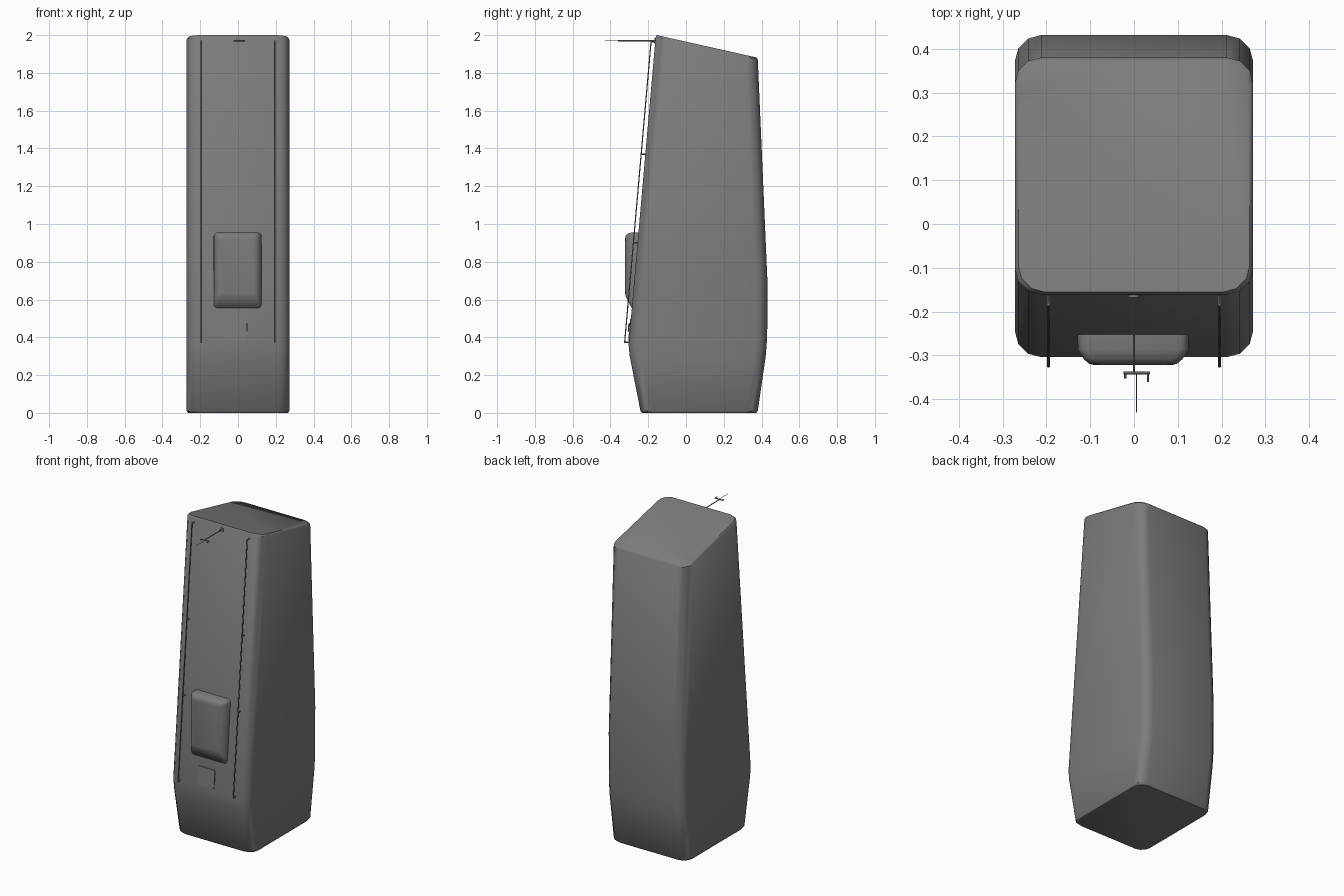
import bpy, bmesh, math
from mathutils import Vector

if "Cube" in bpy.data.objects:
    bpy.data.objects.remove(bpy.data.objects["Cube"], do_unlink=True)


def material(name, value):
    m = bpy.data.materials.new(name)
    m.use_nodes = True
    colour = (value, value, value, 1)
    m.diffuse_color = colour
    m.node_tree.nodes["Principled BSDF"].inputs["Base Color"].default_value = colour
    return m


GREY = material("concrete grey", 0.2)


def finish(name, bm, smooth=True):
    bmesh.ops.recalc_face_normals(bm, faces=bm.faces)
    mesh = bpy.data.meshes.new(name)
    bm.to_mesh(mesh)
    bm.free()
    obj = bpy.data.objects.new(name, mesh)
    bpy.context.collection.objects.link(obj)
    mesh.materials.append(GREY)
    if smooth:
        bpy.ops.object.select_all(action="DESELECT")
        obj.select_set(True)
        bpy.context.view_layer.objects.active = obj
        bpy.ops.object.shade_smooth_by_angle(angle=math.radians(40))
    return obj


def rounded_rect(hw, a, b, r, steps):
    """Outline from -hw to hw across and a to b along, with round corners."""
    pts = []
    for k, (cx, cy) in enumerate([(hw - r, b - r), (r - hw, b - r), (r - hw, a + r), (hw - r, a + r)]):
        for i in range(steps + 1):
            t = math.pi / 2 * (k + i / steps)
            pts.append((cx + r * math.cos(t), cy + r * math.sin(t)))
    return pts


def loft(name, rings):
    """Skin closed rings of points and cap both ends."""
    bm = bmesh.new()
    loops = [[bm.verts.new(p) for p in ring] for ring in rings]
    for low, high in zip(loops, loops[1:]):
        for i in range(len(low)):
            j = (i + 1) % len(low)
            bm.faces.new((low[i], low[j], high[j], high[i]))
    bm.faces.new(loops[0])
    bm.faces.new(loops[-1])
    return finish(name, bm)


def rod(name, start, end, radius, sides=6):
    a, b = Vector(start), Vector(end)
    bm = bmesh.new()
    bmesh.ops.create_cone(bm, cap_ends=True, segments=sides, radius1=radius, radius2=radius, depth=(b - a).length)
    turn = (b - a).to_track_quat("Z", "Y")
    bmesh.ops.transform(bm, matrix=turn.to_matrix().to_4x4(), verts=bm.verts)
    bmesh.ops.translate(bm, vec=(a + b) / 2, verts=bm.verts)
    return finish(name, bm)


def front_y(z):
    """Depth of the leaning front wall at a height."""
    return -0.304 + (z - 0.36) * 0.144 / 1.64


# Tower body: each ring is half width, front y and z, back y and z
def tower_ring(hw, yf, zf, yb, zb):
    return [(x, y, zf + (zb - zf) * (y - yf) / (yb - yf))
            for x, y in rounded_rect(hw, yf, yb, 0.06, 3)]


W = 0.272
loft("tower_body", [tower_ring(*row) for row in [
    (W - 0.008, -0.232, 0, 0.372, 0),
    (W, -0.241, 0.01, 0.38, 0.01),
    (W, -0.298, 0.3, 0.422, 0.3),
    (W, front_y(0.36), 0.36, 0.43, 0.4),
    (W, front_y(0.7), 0.7, 0.431, 0.7),
    (W, front_y(1.99), 1.99, 0.38, 1.872),
    (W - 0.008, -0.155, 2, 0.372, 1.882)]])


# Front housing: tapering rounded box with a sloped underside
def housing_ring(hw, z0, z1, depth):
    return [(x - 0.002, depth if depth else front_y(z) + 0.012, z)
            for x, z in rounded_rect(hw, z0, z1, 0.02, 3)]


loft("front_housing", [
    housing_ring(0.127, 0.55, 0.955, None),
    housing_ring(0.126, 0.555, 0.955, -0.287),
    housing_ring(0.112, 0.595, 0.95, -0.309),
    housing_ring(0.1, 0.615, 0.938, -0.319),
    housing_ring(0.088, 0.63, 0.925, -0.322)])

# Small access panel under the housing, leaning with the wall
bm = bmesh.new()
bmesh.ops.create_cube(bm, size=1)
for v in bm.verts:
    z = 0.44 + v.co.z * 0.115
    v.co = (-0.015 + v.co.x * 0.115, front_y(z) + v.co.y * 0.008, z)
finish("access_panel", bm, smooth=False)
rod("panel_handle", (0.047, front_y(0.43) - 0.008, 0.43), (0.047, front_y(0.475) - 0.008, 0.475), 0.003)
for i, z in enumerate((0.432, 0.473)):
    rod(f"panel_handle_stub_{i}", (0.047, front_y(z) + 0.005, z), (0.047, front_y(z) - 0.008, z), 0.002)

# Cable rails with standoffs on both sides of the front
for side, x in (("right", -0.195), ("left", 0.195)):
    rod(f"{side}_rail", (x, front_y(0.37) - 0.022, 0.37), (x, front_y(1.97) - 0.022, 1.97), 0.003)
    for i, z in enumerate((0.375, 0.9, 1.37, 1.965)):
        rod(f"{side}_standoff_{i}", (x, front_y(z) + 0.005, z), (x, front_y(z) - 0.024, z), 0.004)

# Instrument arm near the roof
Z = 1.97
rod("arm_foot", (0, front_y(Z) + 0.004, Z), (0, front_y(Z) - 0.005, Z), 0.014, 10)
rod("arm", (0, -0.16, Z), (0, -0.342, Z), 0.003)
rod("arm_crossbar", (-0.024, -0.34, Z), (0.036, -0.34, Z), 0.004)
rod("right_prong", (-0.02, -0.34, Z), (-0.02, -0.353, Z), 0.003)
rod("left_prong", (0.032, -0.34, Z), (0.032, -0.36, Z), 0.003)
rod("arm_needle", (0.006, -0.34, Z), (0.006, -0.43, Z), 0.0015)
